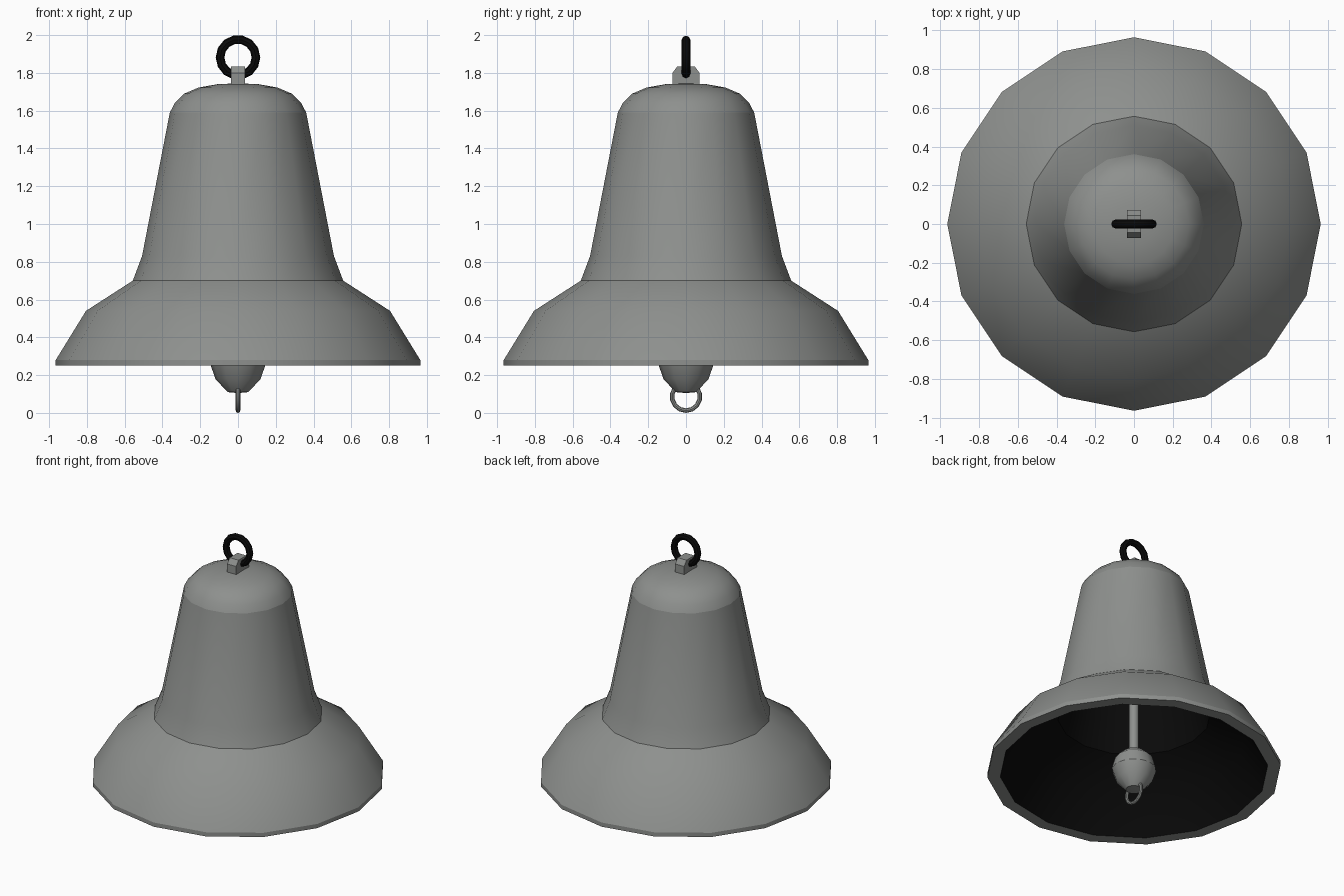
import bpy, bmesh, math

if "Cube" in bpy.data.objects:
    bpy.data.objects.remove(bpy.data.objects["Cube"])

def material(name, rgb):
    m = bpy.data.materials.new(name)
    m.diffuse_color = (*rgb, 1)
    m.use_nodes = True
    m.node_tree.nodes["Principled BSDF"].inputs["Base Color"].default_value = m.diffuse_color
    return m

grey = material("bell_grey", (0.27, 0.28, 0.27))
black = material("iron_black", (0.003, 0.003, 0.003))

def finish(ob, mats, angle=30):
    for m in mats:
        ob.data.materials.append(m)
    bpy.ops.object.select_all(action='DESELECT')
    ob.select_set(True)
    bpy.context.view_layer.objects.active = ob
    bpy.ops.object.shade_smooth_by_angle(angle=math.radians(angle))
    return ob

def from_bmesh(name, bm, mats):
    me = bpy.data.meshes.new(name)
    bm.to_mesh(me)
    bm.free()
    ob = bpy.data.objects.new(name, me)
    bpy.context.collection.objects.link(ob)
    return finish(ob, mats)

def lathe(name, profile, mats, sides=16, dark_segments=0):
    """Turn an (r, z) profile about z; the first dark_segments bands use slot 1."""
    bm = bmesh.new()
    rings = []
    for r, z in profile:
        if r == 0:
            rings.append([bm.verts.new((0, 0, z))] * sides)
        else:
            rings.append([bm.verts.new((r * math.cos(2 * math.pi * k / sides),
                                        r * math.sin(2 * math.pi * k / sides), z))
                          for k in range(sides)])
    for i in range(len(rings) - 1):
        a, b = rings[i], rings[i + 1]
        for k in range(sides):
            n = (k + 1) % sides
            corners = list(dict.fromkeys((a[k], a[n], b[n], b[k])))
            f = bm.faces.new(corners)
            f.material_index = 1 if i < dark_segments else 0
    return from_bmesh(name, bm, mats)

def ring(name, z, major, minor, rot, mat, seg):
    bpy.ops.mesh.primitive_torus_add(location=(0, 0, z), rotation=rot, major_radius=major,
                                     minor_radius=minor, major_segments=seg, minor_segments=8)
    ob = bpy.context.object
    ob.name = name
    return finish(ob, [mat], 40)

# Bell wall: dark lining from the top down, then rim, then outer wall upwards
lining = [(0, 1.71), (0.19, 1.69), (0.27, 1.65), (0.31, 1.57), (0.455, 0.82),
          (0.50, 0.66), (0.735, 0.50), (0.88, 0.25)]
wall = [(0.965, 0.25), (0.965, 0.28), (0.805, 0.54), (0.557, 0.70),
        (0.508, 0.83), (0.361, 1.59)]
lathe("bell_wall", lining + wall, [grey, black], dark_segments=len(lining) - 1)

# Rounded crown
lathe("bell_crown", [(0.361, 1.59), (0.335, 1.64), (0.285, 1.69), (0.21, 1.722),
                     (0.11, 1.74), (0, 1.745)], [grey])

# Chamfered lug holding the hanging ring
bm = bmesh.new()
outline = [(-0.072, 1.725), (0.072, 1.725), (0.072, 1.80), (0.045, 1.835),
           (-0.045, 1.835), (-0.072, 1.80)]
base = bm.faces.new([bm.verts.new((-0.036, y, z)) for y, z in outline])
ext = bmesh.ops.extrude_face_region(bm, geom=[base])
bmesh.ops.translate(bm, vec=(0.072, 0, 0),
                    verts=[v for v in ext["geom"] if isinstance(v, bmesh.types.BMVert)])
bmesh.ops.recalc_face_normals(bm, faces=bm.faces)
from_bmesh("hanging_lug", bm, [grey])

# Hanging ring
ring("hanging_ring", 1.882, 0.095, 0.023, (math.pi / 2, 0, 0), black, 14)

# Clapper: rod, ball and pull ring
lathe("clapper_rod", [(0.032, 0.36), (0.032, 1.71)], [grey], sides=12)
lathe("clapper_ball", [(0, 0.105), (0.055, 0.11), (0.12, 0.18), (0.147, 0.26),
                       (0.125, 0.34), (0.07, 0.39), (0, 0.405)], [grey], sides=12)
ring("pull_ring", 0.086, 0.074, 0.012, (0, math.pi / 2, 0), grey, 14)
